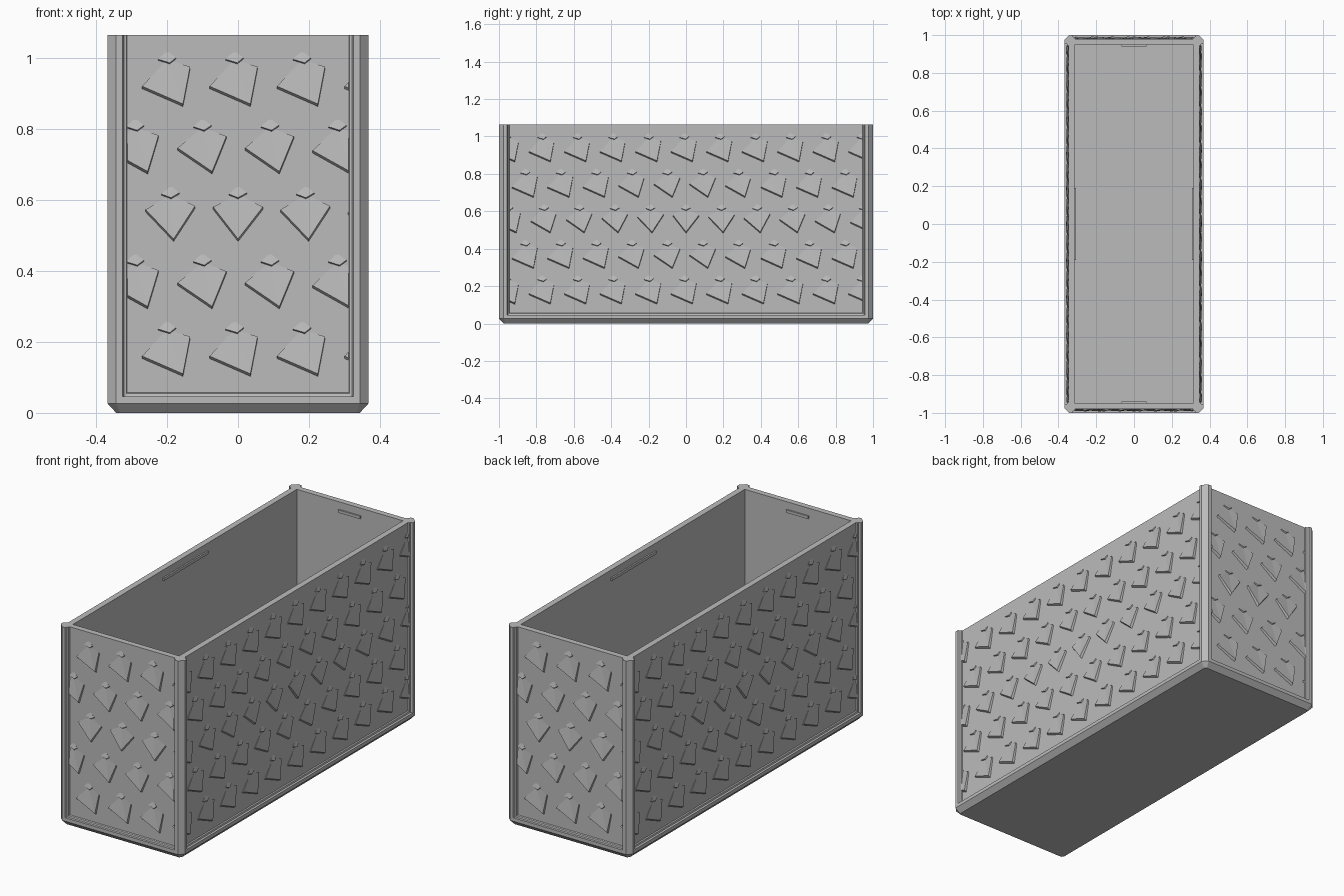
import bpy, bmesh, math
from mathutils import Matrix, Vector

if "Cube" in bpy.data.objects:
    bpy.data.objects.remove(bpy.data.objects["Cube"], do_unlink=True)

HX, HY, TOP = 0.368, 1.0, 1.065      # outer half sizes and height
PX, PY = 0.347, 0.979                # panel planes
IX, IY, FLOOR = 0.315, 0.948, 0.04   # cavity

grey = bpy.data.materials.new("plain grey")
grey.use_nodes = True
color = (0.5, 0.5, 0.5, 1)
grey.diffuse_color = color
grey.node_tree.nodes["Principled BSDF"].inputs["Base Color"].default_value = color


def finish(name, bm, recalc=True):
    if recalc:
        bmesh.ops.recalc_face_normals(bm, faces=bm.faces)
    mesh = bpy.data.meshes.new(name)
    bm.to_mesh(mesh)
    bm.free()
    mesh.materials.append(grey)
    obj = bpy.data.objects.new(name, mesh)
    bpy.context.collection.objects.link(obj)
    return obj


def loft(bm, rings, closed=False):
    """Skin rings of points; cap the ends, or join last ring to first."""
    loops = [[bm.verts.new(p) for p in ring] for ring in rings]
    n = len(loops[0])
    pairs = list(zip(loops, loops[1:]))
    if closed:
        pairs.append((loops[-1], loops[0]))
    else:
        bm.faces.new(loops[0])
        bm.faces.new(loops[-1])
    for a, b in pairs:
        for i in range(n):
            j = (i + 1) % n
            bm.faces.new((a[i], a[j], b[j], b[i]))


def rect(x, y, z):
    return [(-x, -y, z), (x, -y, z), (x, y, z), (-x, y, z)]


def octagon(x, y, c, z):
    return [(-x + c, -y, z), (x - c, -y, z), (x, -y + c, z), (x, y - c, z),
            (x - c, y, z), (-x + c, y, z), (-x, y - c, z), (-x, -y + c, z)]


# Base slab with chamfered underside and a stepped lip up to the panels
bm = bmesh.new()
loft(bm, [octagon(HX - 0.025, HY - 0.025, 0.01, 0),
          octagon(HX, HY, 0.025, 0.027),
          octagon(HX, HY, 0.025, 0.046),
          octagon(HX - 0.012, HY - 0.012, 0.02, 0.05),
          octagon(HX - 0.014, HY - 0.014, 0.02, 0.056),
          octagon(PX, PY, 0.015, 0.058)][:3])
finish("base", bm)
bm = bmesh.new()
loft(bm, [rect(PX, PY, 0.046), rect(PX + 0.008, PY + 0.008, 0.046),
          rect(PX + 0.006, PY + 0.006, 0.054), rect(PX, PY, 0.057)], closed=True)
finish("base_lip", bm)

# Open walls
bm = bmesh.new()
loft(bm, [rect(PX, PY, FLOOR), rect(PX, PY, TOP),
          rect(IX, IY, TOP), rect(IX, IY, FLOOR)], closed=True)
finish("walls", bm)

# Corner posts: half profile mirrored across the diagonal, then to each corner
half = [(0.025, 0), (0.043, 0), (0.047, 0.012), (0.054, 0.014), (0.057, 0.025)]
profile = [(HX - a, HY - b) for a, b in reversed(half)]
profile += [(HX - b, HY - a) for a, b in half]
profile.append((HX - 0.05, HY - 0.05))
for side, sx in (("left", 1), ("right", -1)):
    for end, sy in (("front", -1), ("back", 1)):
        bm = bmesh.new()
        loft(bm, [[(sx * x, sy * y, z) for x, y in profile] for z in (0.027, TOP)])
        finish(f"{end}_{side}_post", bm)


def plate(bm, left, tip, right, apex, height, lip):
    """A pointed scale: two tilted faces with a sloping lower lip."""
    def v(p, d, drop=0):
        return bm.verts.new((p[0], -d, p[1] - drop))
    a = v(apex, -0.001)
    l, t, r = v(left, height * 0.5), v(tip, height), v(right, height * 0.5)
    l0, t0, r0 = v(left, -0.001, lip), v(tip, -0.001, lip), v(right, -0.001, lip)
    for f in ((a, l, t), (a, t, r), (l, l0, t0, t), (t, t0, r0, r), (a, l0, l), (a, r, r0)):
        bm.faces.new(f)


def scale_panel(name, half_width, distance, angle):
    bm = bmesh.new()
    pitch = 0.19
    count = math.ceil(half_width / pitch) + 1
    for row in range(-2, 3):
        z = 0.49 + row * pitch
        for k in range(-count, count + 1):
            u = (k + 0.5 * (row % 2)) * pitch - 0.005 * abs(row)
            s = min(1, abs(row) / 2 + abs(u))
            # Large scale, more lopsided away from the middle
            plate(bm, (u - 0.07, z + 0.09 - 0.04 * s), (u + 0.045 * s, z),
                  (u + 0.07 - 0.005 * s, z + 0.09 + 0.015 * s),
                  (u, z + 0.125), 0.013, 0.008)
            # Small spine tip above it
            plate(bm, (u - 0.025, z + 0.126), (u + 0.008 * s, z + 0.116),
                  (u + 0.025, z + 0.13), (u, z + 0.15), 0.007, 0.004)
    # Trim at the posts
    for sx in (-1, 1):
        bmesh.ops.bisect_plane(bm, geom=bm.verts[:] + bm.edges[:] + bm.faces[:],
                               plane_co=(sx * half_width, 0, 0),
                               plane_no=(sx, 0, 0), clear_outer=True)
    turn = Matrix.Rotation(angle, 4, 'Z') @ Matrix.Translation(Vector((0, -distance, 0)))
    bm.transform(turn)
    finish(name, bm, recalc=False)


for i, name in enumerate(("front", "left", "back", "right")):
    width, dist = ((PX, PY), (PY, PX))[i % 2]
    scale_panel(name + "_scales", width - 0.036, dist, i * math.pi / 2)

# Catch ridges inside the rim
for name, x, y, hx, hy in (("front", 0, -IY, 0.065, 0.008), ("back", 0, IY, 0.065, 0.008),
                           ("left", IX, 0, 0.008, 0.19), ("right", -IX, 0, 0.008, 0.19)):
    bm = bmesh.new()
    loft(bm, [[(x + px, y + py, z) for px, py, z in rect(hx, hy, h)]
              for h in (1.01, 1.025)])
    finish(name + "_catch_ridge", bm)
